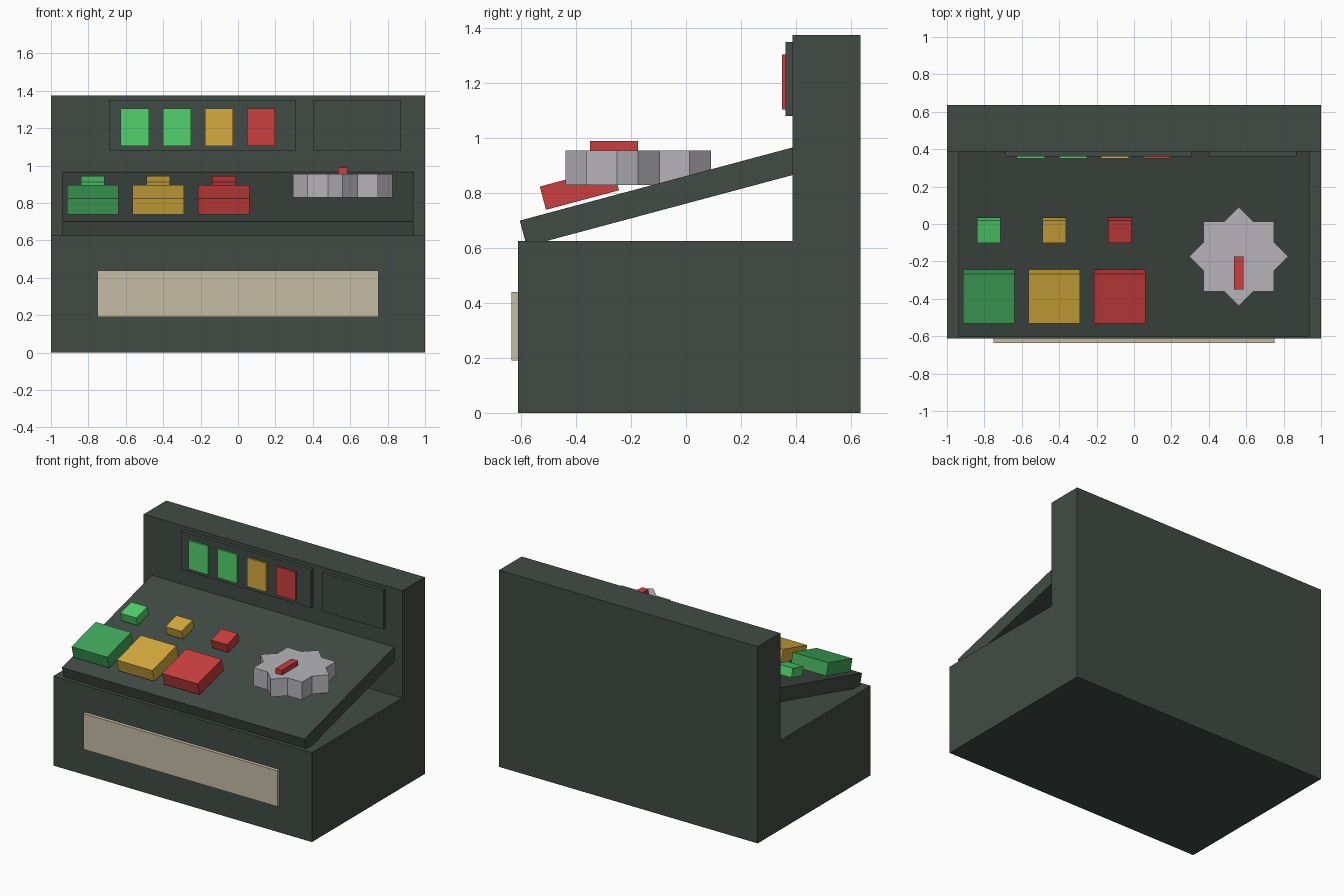
import bpy, bmesh, math
from mathutils import Matrix, Vector

if "Cube" in bpy.data.objects:
    bpy.data.objects.remove(bpy.data.objects["Cube"])


def material(name, r, g, b):
    # sRGB bytes to linear colour
    lin = [((c / 255 + 0.055) / 1.055) ** 2.4 for c in (r, g, b)] + [1]
    m = bpy.data.materials.new(name)
    m.use_nodes = True
    m.diffuse_color = lin
    m.node_tree.nodes["Principled BSDF"].inputs["Base Color"].default_value = lin
    return m


body = material("dark green grey", 65, 75, 69)
light_green = material("light green", 82, 210, 108)
green = material("green", 64, 166, 90)
yellow = material("yellow", 214, 172, 62)
red = material("red", 202, 62, 62)
grey = material("light grey", 182, 180, 186)
tan = material("tan", 196, 188, 165)


def finish(bm, name, mat):
    bmesh.ops.recalc_face_normals(bm, faces=bm.faces)
    mesh = bpy.data.meshes.new(name)
    bm.to_mesh(mesh)
    bm.free()
    mesh.materials.append(mat)
    obj = bpy.data.objects.new(name, mesh)
    bpy.context.collection.objects.link(obj)
    return obj


def box(name, mat, centre, size, tilt=0.0):
    bm = bmesh.new()
    bmesh.ops.create_cube(bm, size=1, matrix=Matrix.Diagonal((*size, 1)))
    obj = finish(bm, name, mat)
    obj.location = centre
    obj.rotation_euler.x = tilt
    return obj


def block(name, mat, low, high):
    low, high = Vector(low), Vector(high)
    return box(name, mat, (low + high) / 2, high - low)


def prism(name, mat, points, z0, z1):
    bm = bmesh.new()
    face = bm.faces.new([bm.verts.new((x, y, z0)) for x, y in points])
    top = bmesh.ops.extrude_face_region(bm, geom=[face])["geom"]
    verts = [v for v in top if isinstance(v, bmesh.types.BMVert)]
    bmesh.ops.translate(bm, verts=verts, vec=(0, 0, z1 - z0))
    return finish(bm, name, mat)


# Cabinet: low base, tall back wall, front plate
block("base", body, (-1, -0.612, 0), (1, 0.387, 0.625))
block("back_wall", body, (-1, 0.387, 0), (1, 0.636, 1.375))
block("front_plate", tan, (-0.75, -0.636, 0.19), (0.75, -0.612, 0.44))

# Sloping control desk
TILT = math.radians(15)
up = Vector((0, -math.sin(TILT), math.cos(TILT)))
along = Vector((0, math.cos(TILT), math.sin(TILT)))
front_edge = Vector((0, -0.605, 0.70))
length, thick = 1.06, 0.097
box("control_desk", body, front_edge + along * length / 2 - up * thick / 2,
    (1.875, length, thick), TILT)

# Two rows of push buttons parallel to the desk
columns = [("left", -0.777, green, light_green),
           ("middle", -0.427, yellow, yellow),
           ("right", -0.077, red, red)]
for side, x, big, small in columns:
    box("large_button_" + side, big, (x, -0.388, 0.817), (0.275, 0.275, 0.0875), TILT)
    box("small_button_" + side, small, (x, -0.033, 0.899), (0.125, 0.125, 0.0625), TILT)

# Eight-pointed dial with a pointer
star = []
for i in range(16):
    r = 0.203 if i % 2 else 0.265
    a = math.pi * i / 8
    star.append((0.56 + r * math.cos(a), -0.174 + r * math.sin(a)))
prism("dial", grey, star, 0.83, 0.955)
block("dial_pointer", red, (0.535, -0.35, 0.94), (0.585, -0.174, 0.99))

# Raised panels and indicator lamps on the back wall
block("lamp_panel", body, (-0.69, 0.362, 1.08), (0.31, 0.387, 1.35))
block("blank_panel", body, (0.40, 0.362, 1.08), (0.87, 0.387, 1.35))
for i, mat in enumerate((light_green, light_green, yellow, red)):
    x = -0.552 + 0.225 * i
    block("lamp_%d" % (i + 1), mat, (x - 0.075, 0.35, 1.105), (x + 0.075, 0.362, 1.305))
